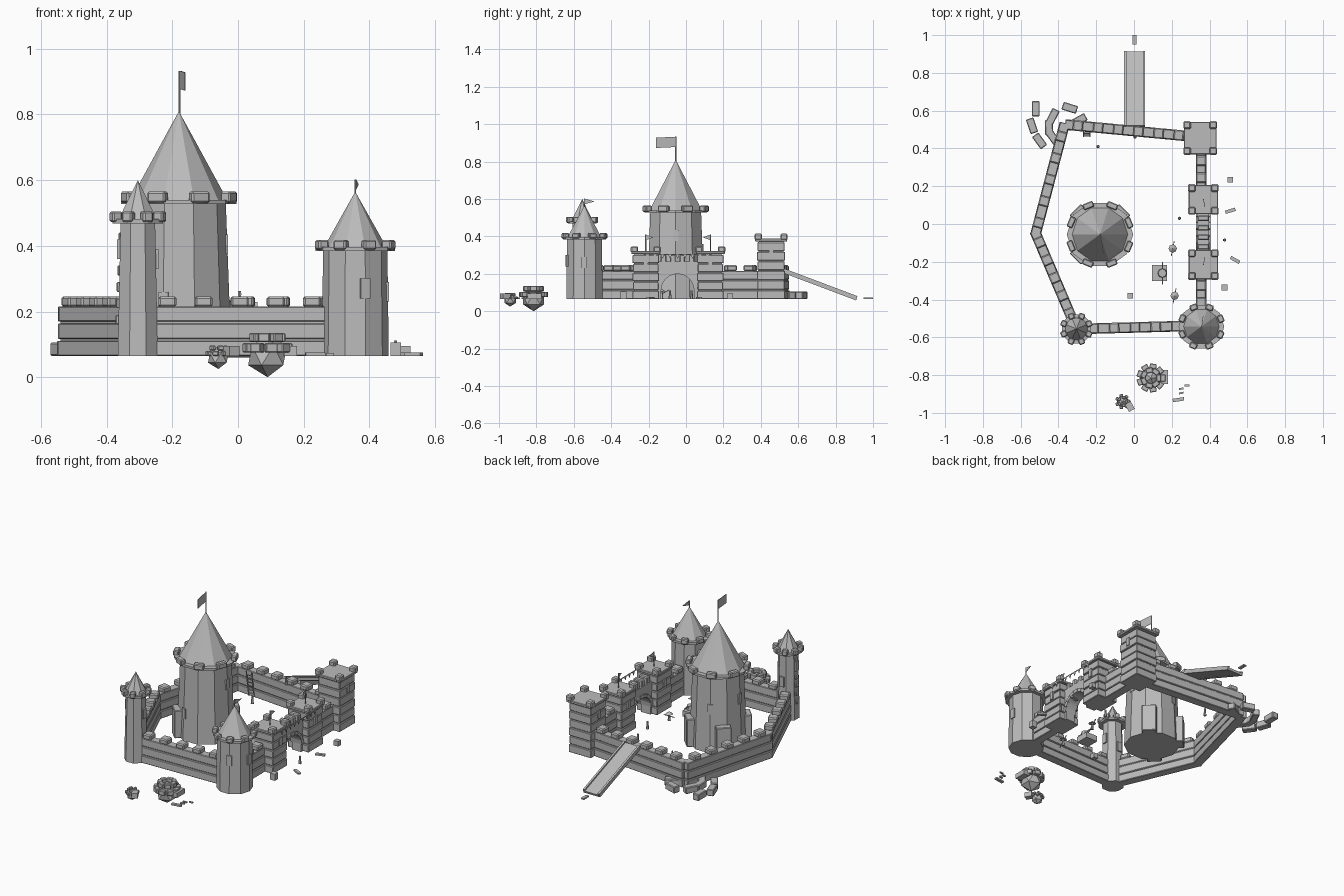
import bpy, bmesh, math, random
from mathutils import Matrix, Vector

if "Cube" in bpy.data.objects:
    bpy.data.objects.remove(bpy.data.objects["Cube"])

random.seed(4)
G = 0.065  # courtyard level
stone = bpy.data.materials.new("grey_stone")
stone.diffuse_color = (0.5, 0.5, 0.5, 1)
stone.use_nodes = True
stone.node_tree.nodes["Principled BSDF"].inputs["Base Color"].default_value = stone.diffuse_color


class Part:
    """Collects simple solids into one named object."""
    def __init__(self, name):
        self.name, self.bm = name, bmesh.new()

    def box(self, x, y, z0, sx, sy, h, rot=0.0, tilt=0.0):
        m = (Matrix.Translation((x, y, z0 + h / 2)) @ Matrix.Rotation(rot, 4, 'Z')
             @ Matrix.Rotation(tilt, 4, 'X') @ Matrix.Diagonal((sx, sy, h, 1)))
        bmesh.ops.create_cube(self.bm, size=1, matrix=m)

    def cone(self, x, y, z0, z1, r0, r1, n, rot=0.0):
        m = Matrix.Translation((x, y, (z0 + z1) / 2)) @ Matrix.Rotation(rot, 4, 'Z')
        bmesh.ops.create_cone(self.bm, cap_ends=True, segments=n, radius1=r0,
                              radius2=r1, depth=z1 - z0, matrix=m)

    def prism(self, pts, offset):
        f = self.bm.faces.new([self.bm.verts.new(p) for p in pts])
        g = bmesh.ops.extrude_face_region(self.bm, geom=[f])['geom']
        bmesh.ops.translate(self.bm, vec=offset,
                            verts=[v for v in g if isinstance(v, bmesh.types.BMVert)])

    def done(self, bevel=0.0):
        bmesh.ops.recalc_face_normals(self.bm, faces=self.bm.faces[:])
        me = bpy.data.meshes.new(self.name)
        self.bm.to_mesh(me)
        self.bm.free()
        me.materials.append(stone)
        ob = bpy.data.objects.new(self.name, me)
        bpy.context.collection.objects.link(ob)
        if bevel:
            mod = ob.modifiers.new("bevel", 'BEVEL')
            mod.width, mod.segments = bevel, 1


# Round towers: tapered shaft, ledge, battlements, pointed roof, slit windows
def round_tower(name, x, y, r0, r1, zl, ledge, roof_r, apex, n, mw, mh, win, wz):
    p = Part(name + "_shaft")
    p.cone(x, y, G, zl, r0, r1, n, math.pi / n)
    p.cone(x, y, zl, zl + 0.013, ledge, ledge, n, math.pi / n)
    p.done()
    p = Part(name + "_roof")
    p.cone(x, y, zl + 0.012, apex, roof_r, 0, n, math.pi / n)
    p.done()
    p = Part(name + "_battlements")
    for i in range(8):
        a = math.radians(22 + 45 * i)
        d = ledge - 0.011
        p.box(x + d * math.cos(a), y + d * math.sin(a), zl + 0.004, 0.032, mw, mh, a)
    p.done(0.005)
    p = Part(name + "_windows")
    for deg, z in zip(win, wz):
        a = math.radians(deg)
        t = (z - G) / (zl - G)
        d = (r0 + (r1 - r0) * t) * math.cos(math.pi / n)
        p.box(x + d * math.cos(a), y + d * math.sin(a), z, 0.016, 0.03, 0.06, a)
    p.done()


round_tower("keep", -0.18, -0.055, 0.16, 0.143, 0.527, 0.176, 0.148, 0.81, 10,
            0.058, 0.034, (0, 108, 180, 252), (0.375, 0.3, 0.34, 0.2))
round_tower("southeast_tower", 0.357, -0.543, 0.102, 0.098, 0.384, 0.121, 0.095, 0.565, 10,
            0.04, 0.03, (0, 144, 288), (0.23, 0.25, 0.24))
round_tower("southwest_tower", -0.305, -0.555, 0.066, 0.057, 0.468, 0.083, 0.064, 0.6, 8,
            0.032, 0.033, (0, 90, 180), (0.33, 0.27, 0.36))

# Buttress blocks round the foot of the keep
p = Part("keep_buttresses")
for deg in (45, 135, 225):
    a = math.radians(deg)
    p.box(-0.18 + 0.155 * math.cos(a), -0.055 + 0.155 * math.sin(a), G, 0.06, 0.085, 0.17, a)
p.done(0.004)

# Quoin stones up the side of the thin tower
p = Part("southwest_tower_quoins")
for i in range(6):
    p.box(-0.365 + 0.0018 * i, -0.555, 0.16 + 0.05 * i, 0.016, 0.03, 0.03)
p.done(0.003)


# Curtain walls: three courses with shadow gaps, battlements on top
def wall(name, a, b):
    a, b = Vector(a), Vector(b)
    d, c = b - a, (a + b) / 2
    rot, L = math.atan2(d.y, d.x), d.length
    p = Part(name)
    p.box(c.x, c.y, G, L + 0.02, 0.04, 0.145, rot)
    for z, h, w in ((G, 0.046, 0.056), (0.116, 0.048, 0.052), (0.169, 0.047, 0.05)):
        p.box(c.x, c.y, z, L + 0.03, w, h, rot)
    p.done(0.003)
    p = Part(name + "_battlements")
    n = max(1, round(L / 0.11))
    for i in range(n):
        q = a + d * ((i + 0.5) / n)
        p.box(q.x, q.y, 0.214, 0.054, 0.056, 0.032, rot)
    p.done(0.006)


wall("north_wall", (0.29, 0.465), (-0.35, 0.525))
wall("northwest_wall", (-0.37, 0.52), (-0.52, -0.05))
wall("southwest_wall", (-0.52, -0.05), (-0.32, -0.52))
wall("south_wall", (-0.27, -0.555), (0.28, -0.54))
wall("east_wall_south", (0.355, -0.46), (0.355, -0.28))
wall("east_wall_north", (0.355, 0.2), (0.355, 0.38))


# Square towers: stacked courses, ledge, corner blocks
def square_tower(name, x, y, s, top, ledge):
    p = Part(name)
    n = round((top - G) / 0.05)
    h = (top - G) / n
    p.box(x, y, G, s - 0.01, s - 0.01, top - G)
    for i in range(n):
        w = s + (0.006 if i % 2 == 0 else 0)
        p.box(x, y, G + i * h, w, w, h - 0.004)
    p.box(x, y, top, ledge, ledge, 0.016)
    p.done(0.003)
    p = Part(name + "_battlements")
    o = ledge / 2 - 0.017
    for sx in (-1, 1):
        for sy in (-1, 1):
            p.box(x + sx * o, y + sy * o, top + 0.008, 0.04, 0.04, 0.034)
    p.done(0.006)
    p = Part(name + "_windows")
    for k in (-1, 1):
        p.box(x + k * s / 2, y, top - 0.09, 0.016, 0.025, 0.05)
    p.done()


square_tower("northeast_tower", 0.35, 0.455, 0.145, 0.373, 0.172)
square_tower("gate_tower_north", 0.367, 0.13, 0.135, 0.305, 0.155)
square_tower("gate_tower_south", 0.367, -0.215, 0.135, 0.305, 0.155)

# Gate wall with an open arch
cy, r, spring = -0.045, 0.088, 0.112
pts = [(0.335, -0.17, G), (0.335, cy - r, G)]
pts += [(0.335, cy - r * math.cos(math.pi * i / 12), spring + r * math.sin(math.pi * i / 12))
        for i in range(13)]
pts += [(0.335, cy + r, G), (0.335, 0.08, G), (0.335, 0.08, 0.265), (0.335, -0.17, 0.265)]
p = Part("gate_arch_wall")
p.prism(pts, (0.062, 0, 0))
p.done()
p = Part("gate_arch_stones")
for i in range(9):
    a0, a1 = (math.pi * (i + k) / 9 for k in (0.05, 0.95))
    ring = [(0.328, cy + q * math.cos(a), spring + q * math.sin(a))
            for q, a in ((r, a0), (r + 0.02, a0), (r + 0.02, a1), (r, a1))]
    p.prism(ring, (0.076, 0, 0))
p.done()
p = Part("gate_battlements")
for i in range(4):
    p.box(0.367, -0.12 + 0.05 * i, 0.26, 0.06, 0.03, 0.042)
p.done(0.005)

# Bunting between the gate towers
p = Part("bunting")
p.box(0.443, cy, 0.302, 0.004, 0.36, 0.004)
for i in range(9):
    y = cy - 0.16 + 0.04 * i
    p.prism([(0.442, y - 0.01, 0.303), (0.442, y + 0.01, 0.303), (0.442, y, 0.28)], (0.003, 0, 0))
p.done()


# Flags on poles
def flag(name, x, y, z0, z1, length, h, pennant=False):
    p = Part(name)
    p.cone(x, y, z0, z1, 0.003, 0.003, 6)
    e = (x + abs(length) * 0.14, y + length)
    if pennant:
        pts = [(x, y, z1), (*e, z1 - h / 2), (x, y, z1 - h)]
    else:
        pts = [(x, y, z1), (*e, z1 - 0.005), (*e, z1 - h - 0.005), (x, y, z1 - h)]
    p.prism(pts, (0.003, 0, 0))
    p.done()


flag("keep_flag", -0.178, -0.055, 0.79, 0.933, -0.105, 0.055)
flag("southeast_flag", 0.357, -0.543, 0.55, 0.602, 0.055, 0.03, True)
flag("gate_flag_north", 0.367, 0.13, 0.31, 0.41, -0.04, 0.03, True)
flag("gate_flag_south", 0.367, -0.215, 0.31, 0.41, 0.04, 0.03, True)

# Siege ramp leaning on the north wall
p = Part("siege_ramp")
tilt = -math.atan2(0.145, 0.385)
L = math.hypot(0.145, 0.395)
p.box(0.003, 0.715, 0.133, 0.1, L, 0.014, 0, tilt)
for sx in (-1, 1):
    p.box(0.003 + sx * 0.05, 0.715, 0.132, 0.012, L, 0.024, 0, tilt)
p.done()
p = Part("ramp_foot_plank")
p.box(0.003, 0.975, G, 0.02, 0.05, 0.008)
p.done()

# Fallen blocks outside the northwest corner: x, y, turn
p = Part("fallen_blocks")
for x, y, a in ((-0.52, 0.61, 1.57), (-0.54, 0.52, 1.9), (-0.5, 0.44, 2.2), (-0.34, 0.615, -0.3),
                (-0.43, 0.57, 1.1), (-0.45, 0.51, 1.6), (-0.43, 0.46, 2.2), (-0.29, 0.55, 0.5)):
    p.box(x, y, G, 0.08, 0.042, 0.04, a)
p.done(0.004)


# Domed stone mounds outside the south wall
def mound(name, x, y, z, r, n):
    p = Part(name + "_core")
    bmesh.ops.create_icosphere(p.bm, subdivisions=1, radius=r, matrix=Matrix.Translation((x, y, z)))
    p.done()
    p = Part(name + "_blocks")
    for k, rad, zz in ((n, 0.95, 0.15), (n - 2, 0.62, 0.62)):
        for i in range(k):
            a = 2 * math.pi * i / k
            p.box(x + rad * r * math.cos(a), y + rad * r * math.sin(a), z + zz * r,
                  0.4 * r, 0.55 * r, 0.42 * r, a)
    p.done(0.003)


mound("large_mound", 0.09, -0.815, 0.066, 0.066, 9)
mound("small_mound", -0.06, -0.94, 0.06, 0.035, 7)

# Loose crates and planks: x, y, width, depth, height, turn
p = Part("crates_and_planks")
for x, y, sx, sy, h, a in ((0.16, -0.81, 0.04, 0.075, 0.03, 0), (-0.022, -0.967, 0.035, 0.045, 0.03, 0.5),
                           (0.235, -0.93, 0.06, 0.018, 0.01, 0.15), (0.25, -0.895, 0.025, 0.01, 0.008, 0.2),
                           (0.25, -0.872, 0.025, 0.01, 0.008, 0.1), (0.28, -0.855, 0.025, 0.008, 0.008, 0),
                           (0.51, 0.235, 0.03, 0.03, 0.03, 0), (0.51, 0.07, 0.055, 0.018, 0.01, 0.3),
                           (0.535, -0.19, 0.055, 0.018, 0.01, -0.5), (0.48, -0.335, 0.032, 0.032, 0.04, 0),
                           (-0.02, -0.38, 0.03, 0.03, 0.03, 0)):
    p.box(x, y, G, sx, sy, h, a)
p.done()

# Well in the courtyard
p = Part("well")
p.box(0.135, -0.26, G, 0.08, 0.085, 0.035)
p.cone(0.15, -0.26, 0.1, 0.125, 0.025, 0.022, 8)
p.box(0.15, -0.26, 0.12, 0.006, 0.12, 0.006)
p.done()

# Ladder inside the north wall
p = Part("ladder")
for sx in (-1, 1):
    p.box(-0.25 + sx * 0.018, 0.475, G, 0.005, 0.005, 0.16, 0, 0.15)
for i in range(6):
    p.box(-0.25, 0.485 - 0.004 * i, 0.08 + 0.024 * i, 0.036, 0.004, 0.004)
p.done()

# Small people, two with spears and wide hats
p = Part("people")
for x, y, z, armed in ((0.205, -0.13, G, 1), (0.215, -0.38, G, 1), (-0.19, 0.41, G, 0), (0.24, 0.03, G, 0),
                       (0.48, -0.085, G, 0), (0.005, 0.46, 0.215, 0)):
    p.cone(x, y, z, z + 0.036, 0.009, 0.005, 6)
    p.cone(x, y, z + 0.035, z + 0.047, 0.006, 0.005, 6)
    if armed:
        p.cone(x, y, z + 0.04, z + 0.055, 0.022, 0, 8)
        p.box(x, y, z + 0.025, 0.004, 0.09, 0.004, -0.2, 0.5)
p.done()
